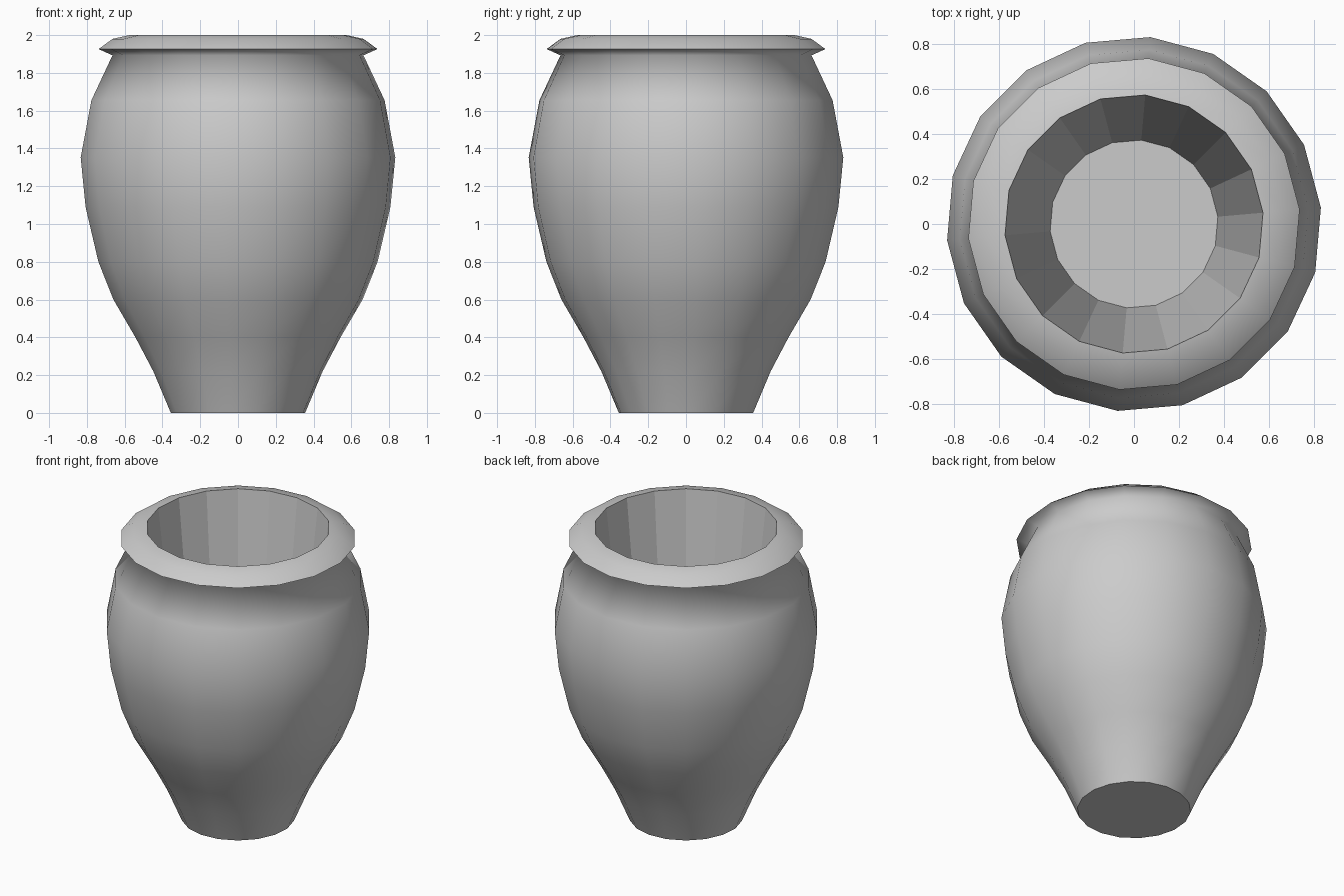
import bpy, bmesh, math

if "Cube" in bpy.data.objects:
    bpy.data.objects.remove(bpy.data.objects["Cube"])

SIDES = 18
OFFSET = math.radians(5)

# Outer profile (radius, height): foot, belly, neck, flared lip, rim
outer = [(0.357, 0), (0.45, 0.22), (0.545, 0.40), (0.662, 0.60), (0.742, 0.80),
         (0.81, 1.09), (0.836, 1.352), (0.779, 1.655), (0.667, 1.893),
         (0.741, 1.926), (0.667, 1.98), (0.577, 2.0)]
# Inside floor ring, reached by a straight tapered wall
inner = [(0.375, 0.2)]

bm = bmesh.new()


def ring(radius, z):
    return [bm.verts.new((radius * math.cos(OFFSET + i * math.tau / SIDES),
                          radius * math.sin(OFFSET + i * math.tau / SIDES), z))
            for i in range(SIDES)]


rings = [ring(r, z) for r, z in outer + inner]

# Walls: outside is smooth, the inside is faceted
for k in range(len(rings) - 1):
    a, b = rings[k], rings[k + 1]
    for i in range(SIDES):
        j = (i + 1) % SIDES
        face = bm.faces.new((a[i], a[j], b[j], b[i]))
        face.smooth = k < len(outer) - 1

# Base underneath and floor inside
bm.faces.new(list(reversed(rings[0])))
bm.faces.new(rings[-1])

# Crisp creases at the foot, lip edge and mouth
for index in (0, 9, len(outer) - 1):
    members = set(rings[index])
    for edge in bm.edges:
        if edge.verts[0] in members and edge.verts[1] in members:
            edge.smooth = False

mesh = bpy.data.meshes.new("pot")
bm.to_mesh(mesh)
bm.free()
pot = bpy.data.objects.new("pot", mesh)
bpy.context.collection.objects.link(pot)
